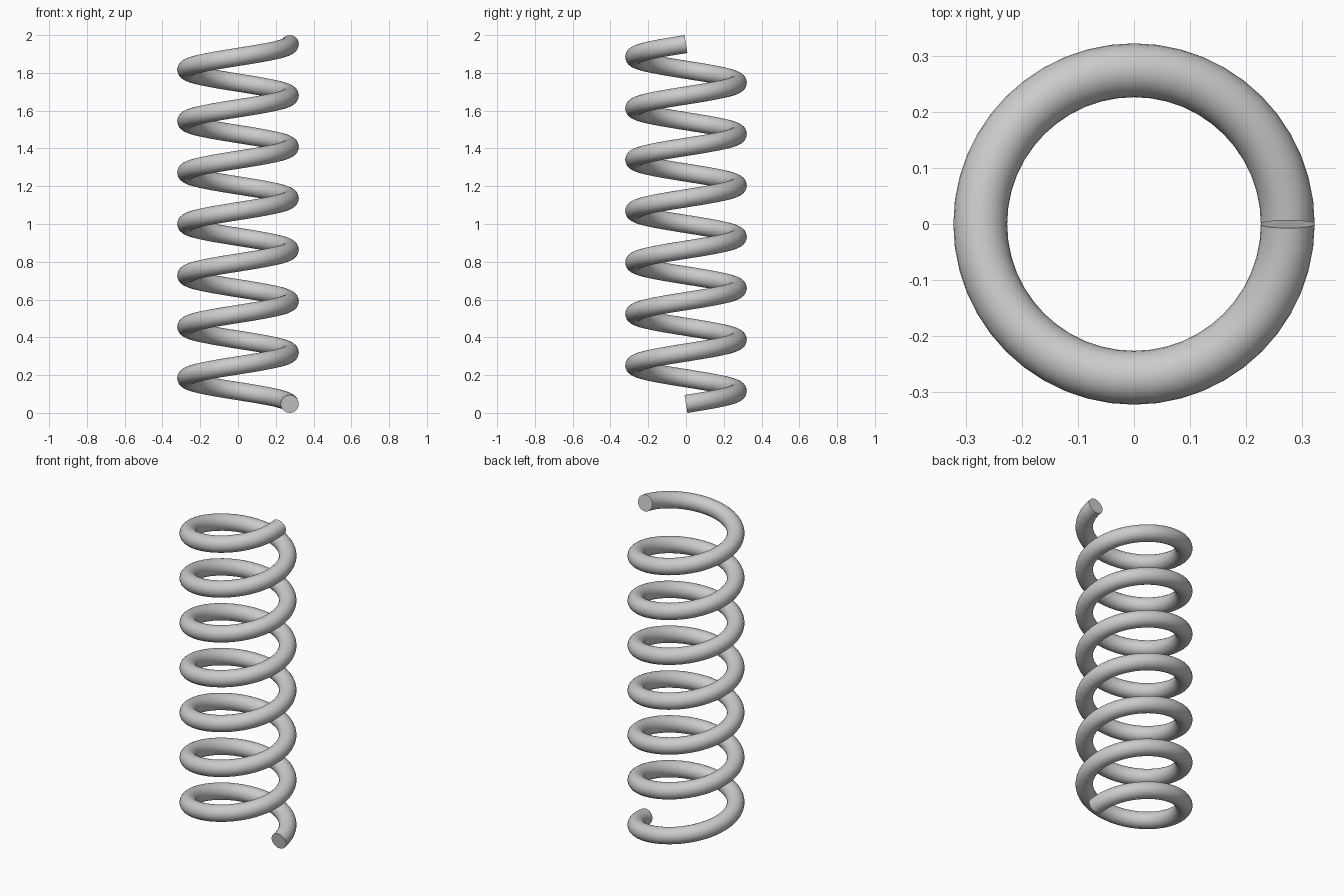
import bpy, bmesh
from math import sin, cos, pi, atan, radians
from mathutils import Vector

if "Cube" in bpy.data.objects:
    bpy.data.objects.remove(bpy.data.objects["Cube"])

COIL_R, WIRE_R, TURNS = 0.274, 0.048, 7
STEPS, SIDES = 48, 24          # rings per turn, wire sides

# end faces are square to the wire, so the height depends on the slope
slope = atan(1.906 / TURNS / (2 * pi * COIL_R))
z0 = WIRE_R * cos(slope)
rise = 2.0 - 2 * z0

bm = bmesh.new()


def ring(t):
    """Circle of wire vertices square to the helix at fraction t."""
    a = 2 * pi * TURNS * t
    radial = Vector((cos(a), sin(a), 0))
    up = Vector((sin(a) * sin(slope), -cos(a) * sin(slope), cos(slope)))
    centre = radial * COIL_R + Vector((0, 0, z0 + rise * t))
    return [bm.verts.new(centre + WIRE_R * (radial * cos(b) + up * sin(b)))
            for b in (2 * pi * k / SIDES for k in range(SIDES))]


# wire swept along the helix
count = TURNS * STEPS
rings = [ring(i / count) for i in range(count + 1)]
for r, s in zip(rings, rings[1:]):
    for k in range(SIDES):
        n = (k + 1) % SIDES
        bm.faces.new((r[k], r[n], s[n], s[k]))

# flat cut ends
bm.faces.new(rings[0])
bm.faces.new(rings[-1])
bmesh.ops.recalc_face_normals(bm, faces=bm.faces)

mesh = bpy.data.meshes.new("coil_spring")
bm.to_mesh(mesh)
bm.free()
spring = bpy.data.objects.new("coil_spring", mesh)
bpy.context.collection.objects.link(spring)
bpy.context.view_layer.objects.active = spring
spring.select_set(True)
bpy.ops.object.shade_smooth_by_angle(angle=radians(35))
